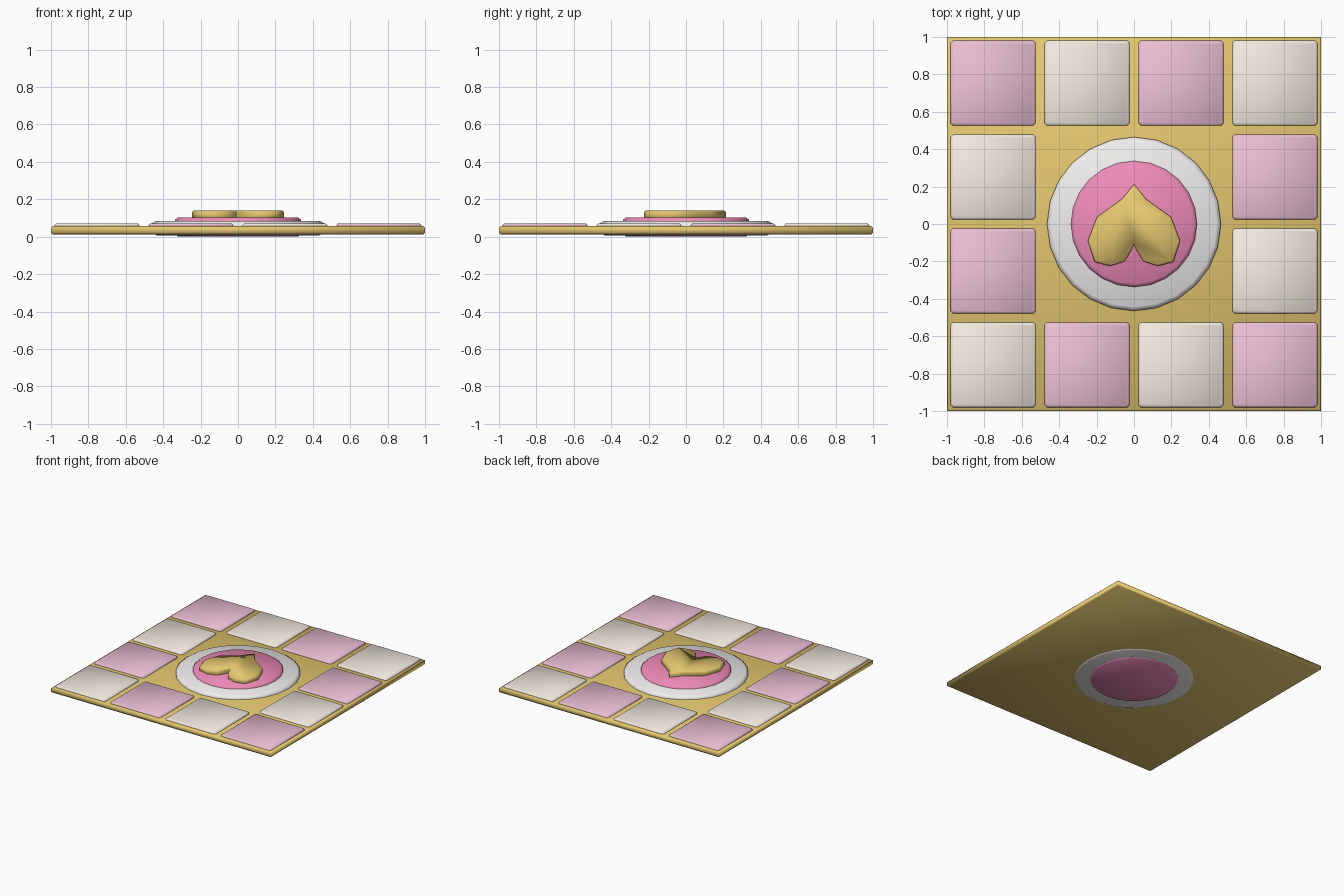
import bpy, bmesh, math

if "Cube" in bpy.data.objects:
    bpy.data.objects.remove(bpy.data.objects["Cube"])


def material(name, rgb):
    m = bpy.data.materials.new(name)
    m.diffuse_color = (*rgb, 1)
    m.use_nodes = True
    m.node_tree.nodes["Principled BSDF"].inputs["Base Color"].default_value = m.diffuse_color
    return m


GOLD = material("gold", (0.78, 0.57, 0.16))
PINK = material("pink", (0.87, 0.26, 0.48))
BLUSH = material("blush", (0.82, 0.52, 0.65))
CREAM = material("cream", (0.89, 0.81, 0.74))
WHITE = material("white", (0.88, 0.86, 0.84))


def slab(name, outline, rings, mat, loc=(0, 0)):
    """Stack scaled copies of an outline; rings are (scale, z) from bottom to top."""
    bm = bmesh.new()
    loops = [[bm.verts.new((x * s, y * s, z)) for x, y in outline] for s, z in rings]
    n = len(outline)
    for a, b in zip(loops, loops[1:]):
        for i in range(n):
            j = (i + 1) % n
            bm.faces.new((a[i], a[j], b[j], b[i]))
    bm.faces.new(loops[0][::-1])
    bm.faces.new(loops[-1])
    bmesh.ops.recalc_face_normals(bm, faces=bm.faces)
    mesh = bpy.data.meshes.new(name)
    bm.to_mesh(mesh)
    bm.free()
    mesh.shade_smooth()
    mesh.materials.append(mat)
    obj = bpy.data.objects.new(name, mesh)
    obj.location = (*loc, 0)
    bpy.context.collection.objects.link(obj)
    return obj


def circle(r, n):
    return [(r * math.cos(2 * math.pi * i / n), r * math.sin(2 * math.pi * i / n)) for i in range(n)]


def clipped_square(h, c):
    return [(h, c - h), (h, h - c), (h - c, h), (c - h, h),
            (-h, h - c), (-h, c - h), (c - h, -h), (h - c, -h)]


# Square base plate with softened edges
slab("base_plate", [(1, -1), (1, 1), (-1, 1), (-1, -1)],
     [(0.992, 0.013), (1, 0.02), (1, 0.048), (0.992, 0.056)], GOLD)

# Border of alternating tiles
spots = (-0.753, -0.251, 0.251, 0.753)
for i, x in enumerate(spots):
    for j, y in enumerate(spots):
        if i in (0, 3) or j in (0, 3):
            slab(f"tile_{i}_{j}", clipped_square(0.227, 0.012),
                 [(1, 0.045), (1, 0.062), (0.965, 0.070)],
                 BLUSH if (i + j) % 2 else CREAM, (x, y))

# Central discs, which show through on the underside
slab("outer_disc", circle(0.465, 24),
     [(0.93, 0.007), (1, 0.02), (1, 0.068), (0.95, 0.083)], WHITE)
slab("inner_disc", circle(0.337, 24),
     [(0.95, 0.0), (1, 0.012), (1, 0.09), (0.95, 0.104)], PINK)

# Heart emblem, tip towards the back, mirrored from one half outline
half = [(0.064, 0.134), (0.198, 0.037), (0.247, -0.09), (0.21, -0.203),
        (0.128, -0.225), (0.05, -0.2), (0.008, -0.13)]
heart = [(0, 0.214)] + [(-x, y) for x, y in half] + [(0, -0.105)] + half[::-1]
slab("heart", heart, [(0.97, 0.095), (1, 0.106), (1, 0.13), (0.96, 0.14)], GOLD)
